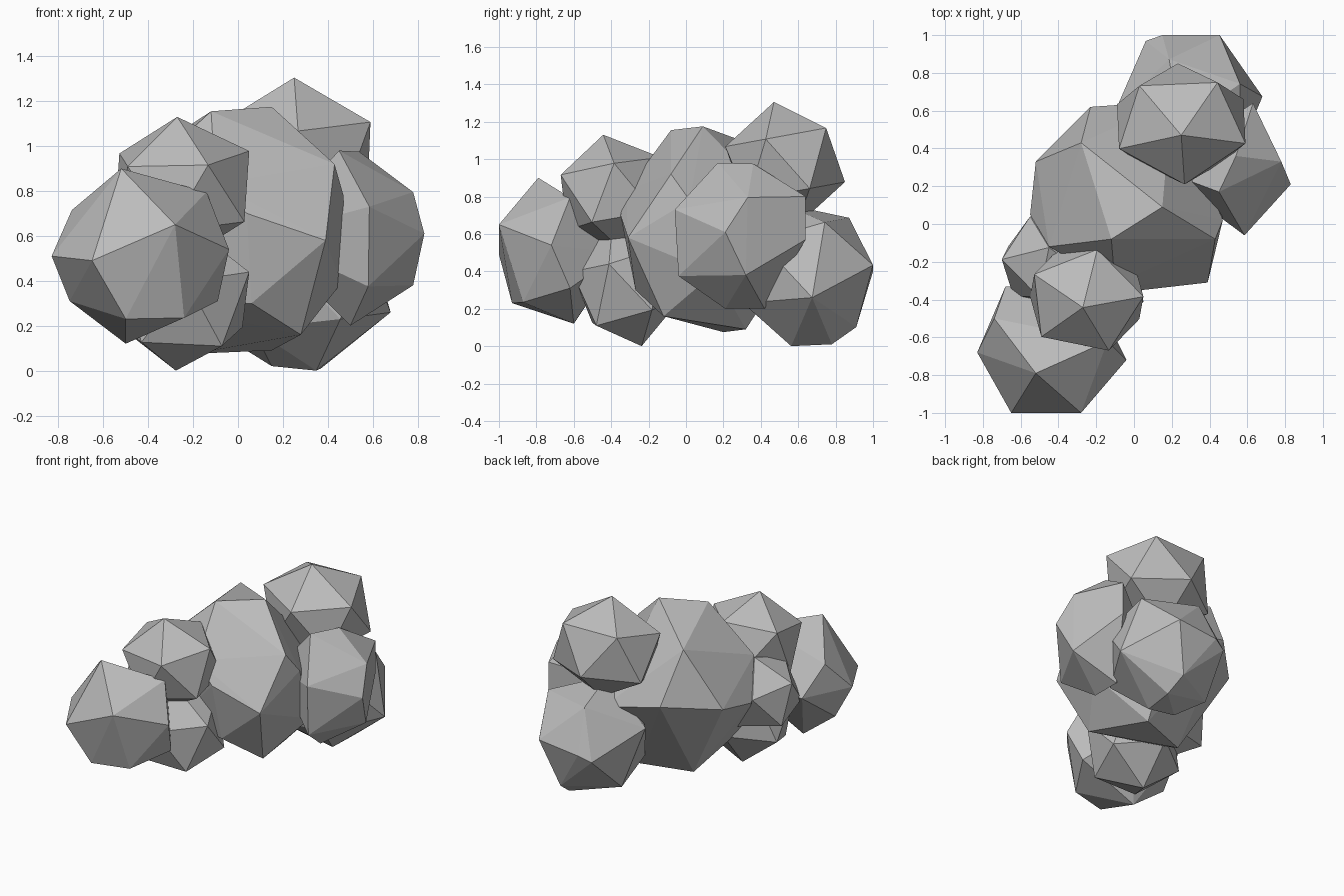
import bpy, bmesh, math
from mathutils import Vector, Matrix

if "Cube" in bpy.data.objects:
    bpy.data.objects.remove(bpy.data.objects["Cube"])

grey = bpy.data.materials.new("stone grey")
grey.diffuse_color = (0.5, 0.5, 0.5, 1)
grey.use_nodes = True
grey.node_tree.nodes["Principled BSDF"].inputs["Base Color"].default_value = grey.diffuse_color


def hull(name, points):
    """Faceted stone: the convex skin around a few corners."""
    bm = bmesh.new()
    for p in points:
        bm.verts.new(p)
    bmesh.ops.convex_hull(bm, input=list(bm.verts))
    bmesh.ops.delete(bm, geom=[v for v in bm.verts if not v.link_faces],
                     context='VERTS')
    bmesh.ops.recalc_face_normals(bm, faces=list(bm.faces))
    mesh = bpy.data.meshes.new(name)
    bm.to_mesh(mesh)
    bm.free()
    mesh.materials.append(grey)
    bpy.context.collection.objects.link(bpy.data.objects.new(name, mesh))


def lump(name, low, high, pole, ref, sides=5, extra=()):
    """Faceted ball: two poles and two staggered rings, turned so that one
    corner points along pole and the next along ref, fitted into a box.
    Extra corners can be added."""
    axis = Vector(pole).normalized()
    side = Vector(ref)
    side = (side - axis * side.dot(axis)).normalized()
    turn = Matrix((side, axis.cross(side), axis)).transposed()
    lat = math.atan(0.5) if sides == 5 else math.radians(25)

    points = [Vector((0, 0, 1)), Vector((0, 0, -1))]
    for ring in (0, 1):
        for i in range(sides):
            a = 2 * math.pi * (i + ring / 2) / sides
            points.append(Vector((math.cos(a) * math.cos(lat),
                                  math.sin(a) * math.cos(lat),
                                  math.sin(lat) * (1 - 2 * ring))))
    points = [turn @ p for p in points]

    # fit into the box
    top = [max(p[k] for p in points) for k in range(3)]
    bot = [min(p[k] for p in points) for k in range(3)]
    hull(name, [[low[k] + (p[k] - bot[k]) / (top[k] - bot[k])
                 * (high[k] - low[k]) for k in range(3)]
                for p in points] + list(extra))


# Large middle lump
hull("middle_lump", [
    (-.12, -.08, 1.155), (.15, .09, 1.175), (-.28, .43, 1.05),
    (.39, -.31, .58), (.43, -.08, .92), (-.10, -.32, .83), (.04, -.35, .70),
    (.28, -.12, .16), (.06, -.27, .30), (.46, .15, .39), (.47, .02, .78),
    (-.20, .20, .075), (.15, .32, .09), (-.55, .05, .60), (-.45, -.12, .85),
    (-.52, .33, .65), (-.23, .62, .70), (.20, .65, .60), (-.35, -.15, .30)])
# Front lumps
hull("front_lump", [
    (-.52, -.79, .90), (-.28, -1, .65), (-.65, -1, .49), (-.14, -.62, .795),
    (-.04, -.72, .54), (-.24, -.87, .235), (-.50, -.93, .23),
    (-.83, -.68, .51), (-.74, -.50, .715), (-.75, -.60, .31),
    (-.50, -.60, .12), (-.09, -.62, .31), (-.68, -.33, .52), (-.30, -.35, .5)])
lump("front_upper_lump", (-.55, -.67, .50), (.05, -.10, 1.13),
     (-.02, -.06, .33), (.11, -.29, .10))
lump("front_lower_lump", (-.56, -.61, 0), (.05, -.02, .66),
     (-.02, .08, -.30), (.20, -.22, -.15))
lump("left_small_lump", (-.70, -.44, .29), (-.20, .04, .83),
     (0, .3, 1), (-1, -.1, 0))
# Right and back lumps
hull("right_lump", [
    (.585, -.06, .73), (.58, -.04, .375), (.83, .21, .61), (.78, .33, .795),
    (.78, .32, .38), (.54, .36, .975), (.45, .17, .98), (.63, .64, .80),
    (.63, .64, .57), (.50, .21, .20), (.50, .42, .20), (.10, .30, .60)])
lump("back_upper_lump", (-.09, .21, .64), (.59, .85, 1.305),
     (0, -.06, .33), (.015, -.32, .09))
lump("back_lower_lump", (-.10, .27, 0), (.68, 1, .76),
     (.39, .04, -.13), (.21, .36, .03), 6,
     extra=[(.15, 1, .40), (.15, .58, .02), (.37, .78, .01)])
